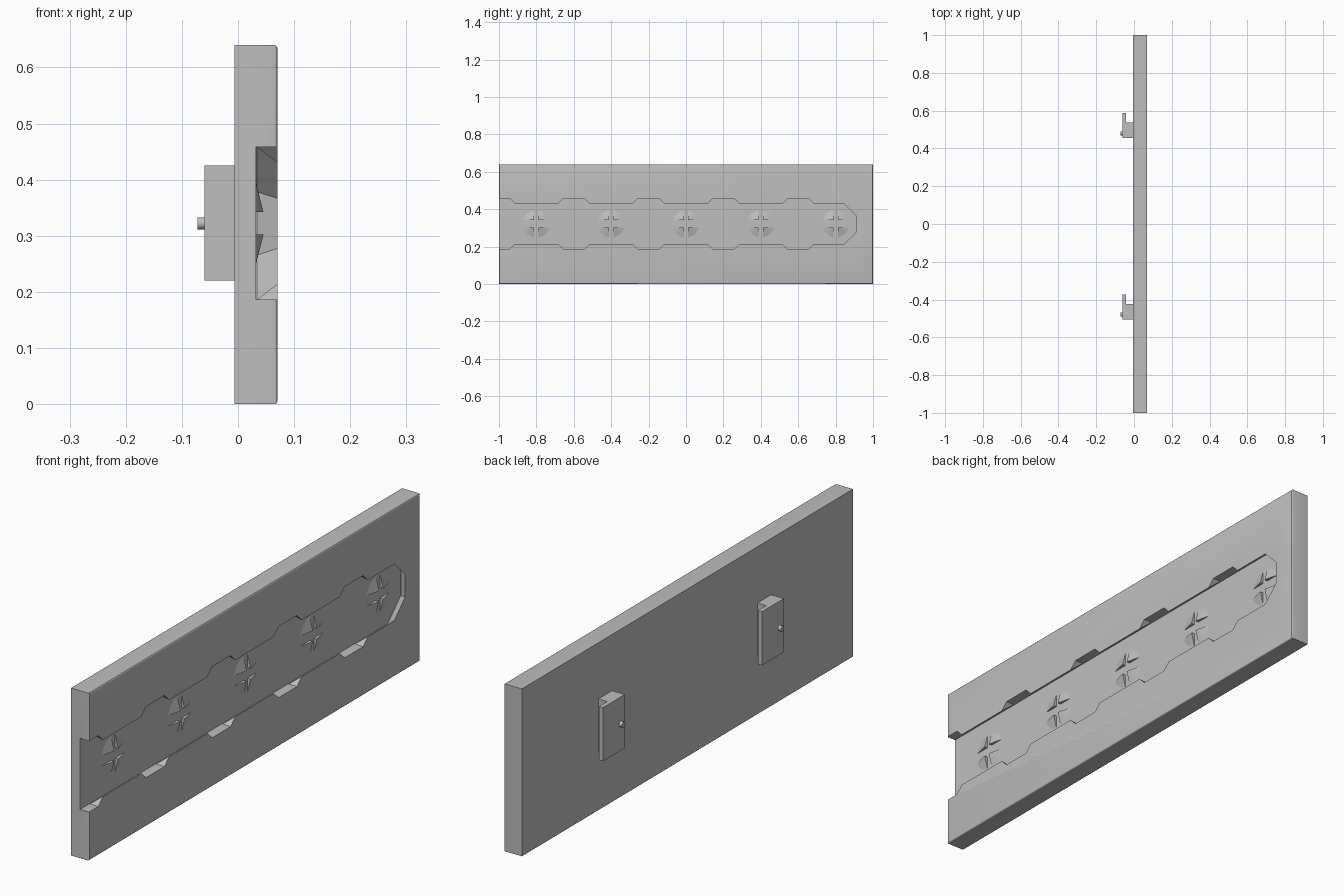
import bpy, bmesh, math
from mathutils import Vector, Matrix

if "Cube" in bpy.data.objects:
    bpy.data.objects.remove(bpy.data.objects["Cube"])

BACK, FACE, FLOOR = -0.006, 0.07, 0.032   # panel back, panel face, channel floor (x)
TOP, MID = 0.64, 0.322                    # panel height, channel centre line (z)
T = math.tan(math.pi / 8)

grey = bpy.data.materials.new("light_grey")
grey.diffuse_color = (0.52, 0.52, 0.52, 1)
grey.use_nodes = True
grey.node_tree.nodes["Principled BSDF"].inputs["Base Color"].default_value = grey.diffuse_color


def make(name, bm):
    bmesh.ops.recalc_face_normals(bm, faces=bm.faces)
    me = bpy.data.meshes.new(name)
    bm.to_mesh(me)
    bm.free()
    me.materials.append(grey)
    ob = bpy.data.objects.new(name, me)
    bpy.context.collection.objects.link(ob)
    return ob


def box(bm, lo, hi):
    lo, hi = Vector(lo), Vector(hi)
    m = Matrix.Translation((lo + hi) / 2) @ Matrix.Diagonal((*(hi - lo), 1))
    return bmesh.ops.create_cube(bm, size=1, matrix=m)["verts"]


def loft(bm, rings):
    """Skin a stack of (x, [(y, z), ...]) rings and cap both ends."""
    loops = [[bm.verts.new((x, y, z)) for y, z in pts] for x, pts in rings]
    n = len(loops[0])
    for a, b in zip(loops, loops[1:]):
        for i in range(n):
            j = (i + 1) % n
            bm.faces.new((a[i], a[j], b[j], b[i]))
    bm.faces.new(loops[0])
    bm.faces.new(loops[-1])


def channel(a):
    """Channel outline of half-width a with a half-octagon far end."""
    f, c = a * T, 0.8
    return [(-1.1, MID - a), (c + f, MID - a), (c + a, MID - f),
            (c + a, MID + f), (c + f, MID + a), (-1.1, MID + a)]


def octagon(cy, a):
    r = a / math.cos(math.pi / 8)
    return [(cy + r * math.cos(t), MID + r * math.sin(t))
            for t in (math.pi / 8 + k * math.pi / 4 for k in range(8))]


# Panel with softened edges everywhere except around its back
bm = bmesh.new()
box(bm, (BACK, -1, 0), (FACE, 1, TOP))
edges = [e for e in bm.edges if all(v.co.x > 0 for v in e.verts)]
bmesh.ops.bevel(bm, geom=edges, offset=0.005, segments=3, profile=0.5, affect='EDGES')
panel = make("panel", bm)

# Undercut channel and the wide entry pockets along it
cutters = []
bm = bmesh.new()
loft(bm, [(FLOOR, channel(0.136)), (FLOOR + 0.002, channel(0.136)),
          (FACE, channel(0.108)), (FACE + 0.02, channel(0.108))])
cutters.append(make("channel_cutter", bm))
for k in range(5):
    bm = bmesh.new()
    o = octagon(-1 + 0.4 * k, 0.1358)
    loft(bm, [(FLOOR + 0.0003, o), (FACE + 0.03, o)])
    cutters.append(make("pocket_cutter", bm))

bpy.context.view_layer.objects.active = panel
for c in cutters:
    mod = panel.modifiers.new("cut", 'BOOLEAN')
    mod.operation, mod.solver, mod.object = 'DIFFERENCE', 'EXACT', c
    bpy.ops.object.modifier_apply(modifier=mod.name)
    bpy.data.objects.remove(c)

# Click bumps on the channel floor: low cones split by a cross-shaped gap
for k in range(5):
    cy = -0.8 + 0.4 * k
    for sy in (-1, 1):
        for sz in (-1, 1):
            bm = bmesh.new()
            m = Matrix.Translation((FLOOR + 0.009, cy, MID)) @ Matrix.Rotation(math.pi / 2, 4, 'Y')
            bmesh.ops.create_cone(bm, cap_ends=True, segments=32, radius1=0.075,
                                  radius2=0.004, depth=0.019, matrix=m)
            for n, g in (((0, sy, 0), 0.012), ((0, 0, sz), 0.02)):
                n = Vector(n)
                cut = bmesh.ops.bisect_plane(
                    bm, geom=bm.verts[:] + bm.edges[:] + bm.faces[:],
                    plane_co=Vector((0, cy, MID)) + n * g, plane_no=n, clear_inner=True)
                bmesh.ops.holes_fill(bm, edges=[e for e in bm.edges if e.is_boundary])
            make("click_bump", bm)

# Rear hooks: foot, forward lip and a small locating pin
for y in (0.455, -0.505):
    bm = bmesh.new()
    prof = [(BACK, y), (-0.06, y), (-0.06, y + 0.132), (-0.043, y + 0.132),
            (-0.043, y + 0.082), (BACK, y + 0.082)]
    f = bm.faces.new([bm.verts.new((px, py, 0.22)) for px, py in prof])
    ext = bmesh.ops.extrude_face_region(bm, geom=[f])["geom"]
    bmesh.ops.translate(bm, vec=(0, 0, 0.205),
                        verts=[v for v in ext if isinstance(v, bmesh.types.BMVert)])
    make("rear_hook", bm)
    bm = bmesh.new()
    m = Matrix.Translation((-0.065, y + 0.025, MID)) @ Matrix.Rotation(math.pi / 2, 4, 'Y')
    bmesh.ops.create_cone(bm, cap_ends=True, segments=24, radius1=0.0105,
                          radius2=0.0105, depth=0.014, matrix=m)
    make("locating_pin", bm)

# Smooth rounded parts, keep hard edges
for ob in bpy.context.collection.objects:
    ob.select_set(True)
bpy.ops.object.shade_smooth_by_angle(angle=math.radians(30))
